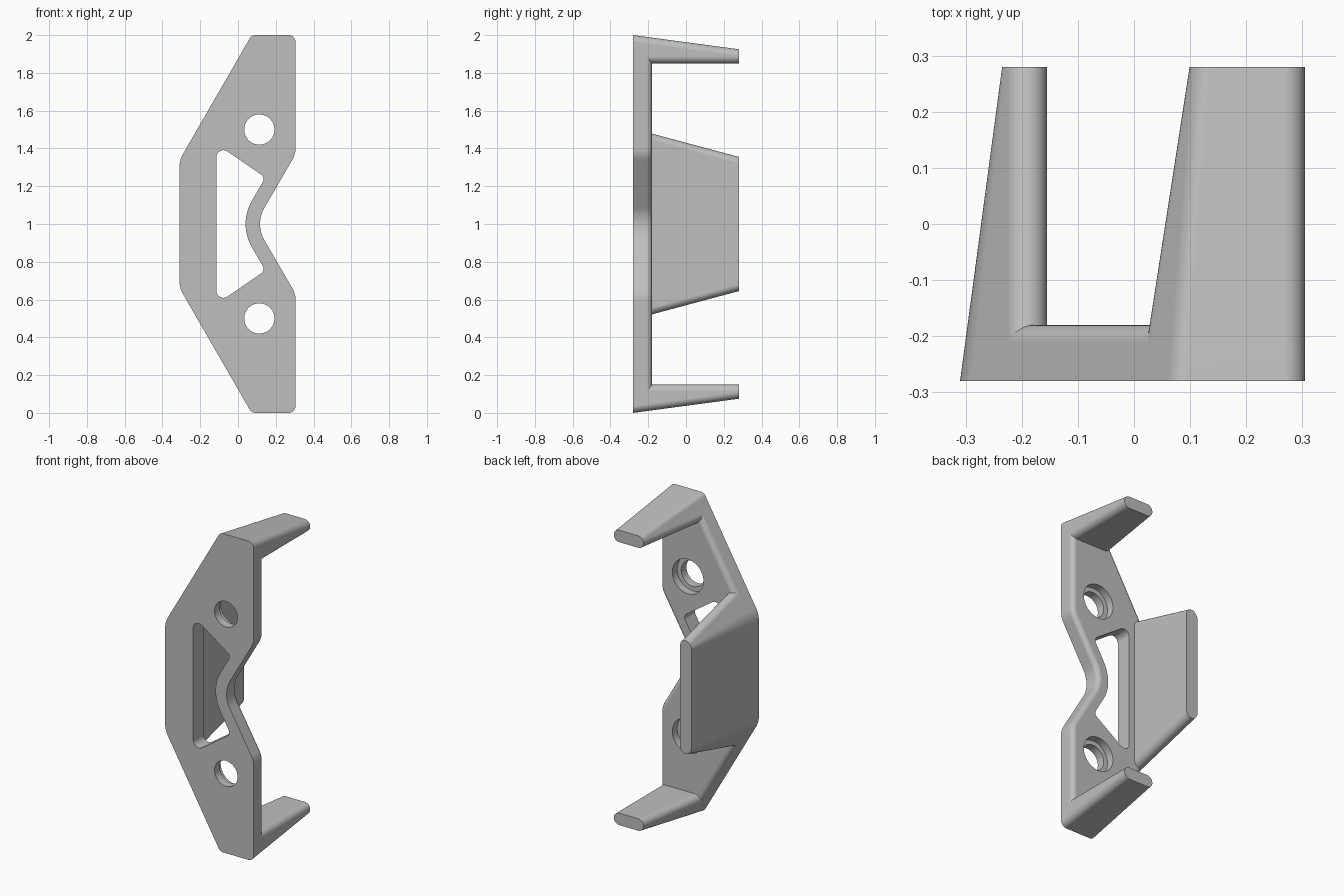
import bpy
import bmesh
import math
from mathutils import Vector

if "Cube" in bpy.data.objects:
    bpy.data.objects.remove(bpy.data.objects["Cube"])

grey = bpy.data.materials.new("light_grey")
grey.use_nodes = True
COLOUR = (0.52, 0.52, 0.52, 1)
grey.diffuse_color = COLOUR
grey.node_tree.nodes["Principled BSDF"].inputs["Base Color"].default_value = COLOUR

FRONT, BACK, PLATE, ROUND = -0.28, 0.28, -0.18, 0.03
TAPER = 0.075          # how far the outer sides lean in from front to back
SLANT = math.sqrt(3)   # outline runs at 60 degrees
LEFT, RIGHT, TOP_X = -0.31, 0.305, 0.072
SHOULDER = 2 - (TOP_X - LEFT) * SLANT


def lean(y):
    return TAPER * (y - FRONT) / (BACK - FRONT)


def outline(points, insets, radii, steps=12):
    """Counter-clockwise polygon, each edge moved inward, each corner rounded."""
    pts = [Vector(p) for p in points]
    n = len(pts)
    dirs = [(pts[(i + 1) % n] - pts[i]).normalized() for i in range(n)]
    base = [pts[i] + Vector((-d.y, d.x)) * insets[i] for i, d in enumerate(dirs)]
    result = []
    for i in range(n):
        a, b = dirs[i - 1], dirs[i]
        cross = a.x * b.y - a.y * b.x
        gap = base[i] - base[i - 1]
        corner = base[i - 1] + a * ((gap.x * b.y - gap.y * b.x) / cross)
        turn = math.atan2(cross, a.dot(b))
        r = radii[i]
        side = math.copysign(1, turn)
        start = corner - a * r * math.tan(abs(turn) / 2)
        normal = Vector((-a.y, a.x)) * side
        centre = start + normal * r
        for k in range(steps + 1):
            t = abs(turn) * k / steps
            result.append(centre - normal * r * math.cos(t) + a * r * math.sin(t))
    return result


def loft(name, rings, mirror=False):
    """Skin a stack of (y, outline) rings and cap both ends."""
    bm = bmesh.new()
    loops = [[bm.verts.new((p.x, y, 2 - p.y if mirror else p.y)) for p in ring]
             for y, ring in rings]
    for lo, hi in zip(loops, loops[1:]):
        for i in range(len(lo)):
            j = (i + 1) % len(lo)
            bm.faces.new((lo[i], lo[j], hi[j], hi[i]))
    bm.faces.new(loops[0])
    bm.faces.new(loops[-1])
    bmesh.ops.recalc_face_normals(bm, faces=bm.faces)
    mesh = bpy.data.meshes.new(name)
    bm.to_mesh(mesh)
    bm.free()
    mesh.materials.append(grey)
    obj = bpy.data.objects.new(name, mesh)
    bpy.context.collection.objects.link(obj)
    return obj


def select(obj):
    bpy.ops.object.select_all(action="DESELECT")
    obj.select_set(True)
    bpy.context.view_layer.objects.active = obj


def cut(target, cutter):
    cutter.hide_render = True
    mod = target.modifiers.new("cut", "BOOLEAN")
    mod.operation = "DIFFERENCE"
    mod.solver = "EXACT"
    mod.object = cutter
    select(target)
    bpy.ops.object.modifier_apply(modifier=mod.name)
    bpy.data.objects.remove(cutter)


def finish(obj):
    select(obj)
    bpy.ops.object.shade_smooth_by_angle(angle=math.radians(25))
    mod = obj.modifiers.new("even_shading", "WEIGHTED_NORMAL")
    mod.keep_sharp = True


# Face plate: outer left edges lean in, back rim is rounded over
notch = (RIGHT - 0.215, 1.0)
plate_points = [(TOP_X, 0), (RIGHT, 0), (RIGHT, 0.63), notch, (RIGHT, 1.37),
                (RIGHT, 2), (TOP_X, 2), (LEFT, SHOULDER), (LEFT, 2 - SHOULDER)]
plate_leans = [1, 0, 0, 0, 0, 1, 1, 1, 1]
plate_radii = [0.037, 0.037, 0.12, 0.17, 0.12, 0.037, 0.037, 0.15, 0.15]


def plate_ring(y, shrink):
    radii = [r + shrink if i == 3 else r - shrink for i, r in enumerate(plate_radii)]
    return y, outline(plate_points, [lean(y) * k + shrink for k in plate_leans], radii)


rings = [plate_ring(FRONT, 0)]
for k in range(7):
    angle = math.pi / 2 * k / 6
    rings.append(plate_ring(PLATE - ROUND + ROUND * math.sin(angle),
                            ROUND * (1 - math.cos(angle))))
plate = loft("face_plate", rings)

# Window that follows the notch
window = outline([(-0.115, 0.575), (0.145, 0.754), (0.003, 1.0), (0.145, 1.246),
                  (-0.115, 1.425)], [0] * 5, [0.038, 0.03, 0.24, 0.03, 0.038])
cut(plate, loft("window_cutter", [(FRONT - 0.1, window), (PLATE + 0.1, window)]))

# Screw holes with a wider recess at the back
for z in (0.5, 1.5):
    for radius, start in ((0.08, FRONT - 0.1), (0.108, -0.228)):
        circle = [Vector((0.113 + radius * math.cos(a), z + radius * math.sin(a)))
                  for a in (math.tau * k / 48 for k in range(48))]
        cut(plate, loft("hole_cutter", [(start, circle), (PLATE + 0.1, circle)]))
finish(plate)

# Hooks at the top and bottom, tapering to a round-ended tip
HOOK_Z = 1.85
hook_points = [(TOP_X - (2 - HOOK_Z) / SLANT, HOOK_Z), (RIGHT, HOOK_Z), (RIGHT, 2), (TOP_X, 2)]
hook = [(y, outline(hook_points, [0, 0, lean(y), lean(y)], [0.037] * 4))
        for y in (PLATE - ROUND, BACK)]
finish(loft("top_hook", hook))
finish(loft("bottom_hook", hook, mirror=True))

# Side wing behind the right edge
WING_X = -0.155
rise = SHOULDER + (WING_X - LEFT) * SLANT
wing_points = [(WING_X, 2 - rise), (WING_X, rise), (LEFT, SHOULDER), (LEFT, 2 - SHOULDER)]
wing = [(y, outline(wing_points, [0] + [lean(y)] * 3, [0.0372, 0.0372, outer, outer]))
        for y, outer in ((PLATE - ROUND, 0.15), (BACK, 0.037))]
finish(loft("side_wing", wing))
